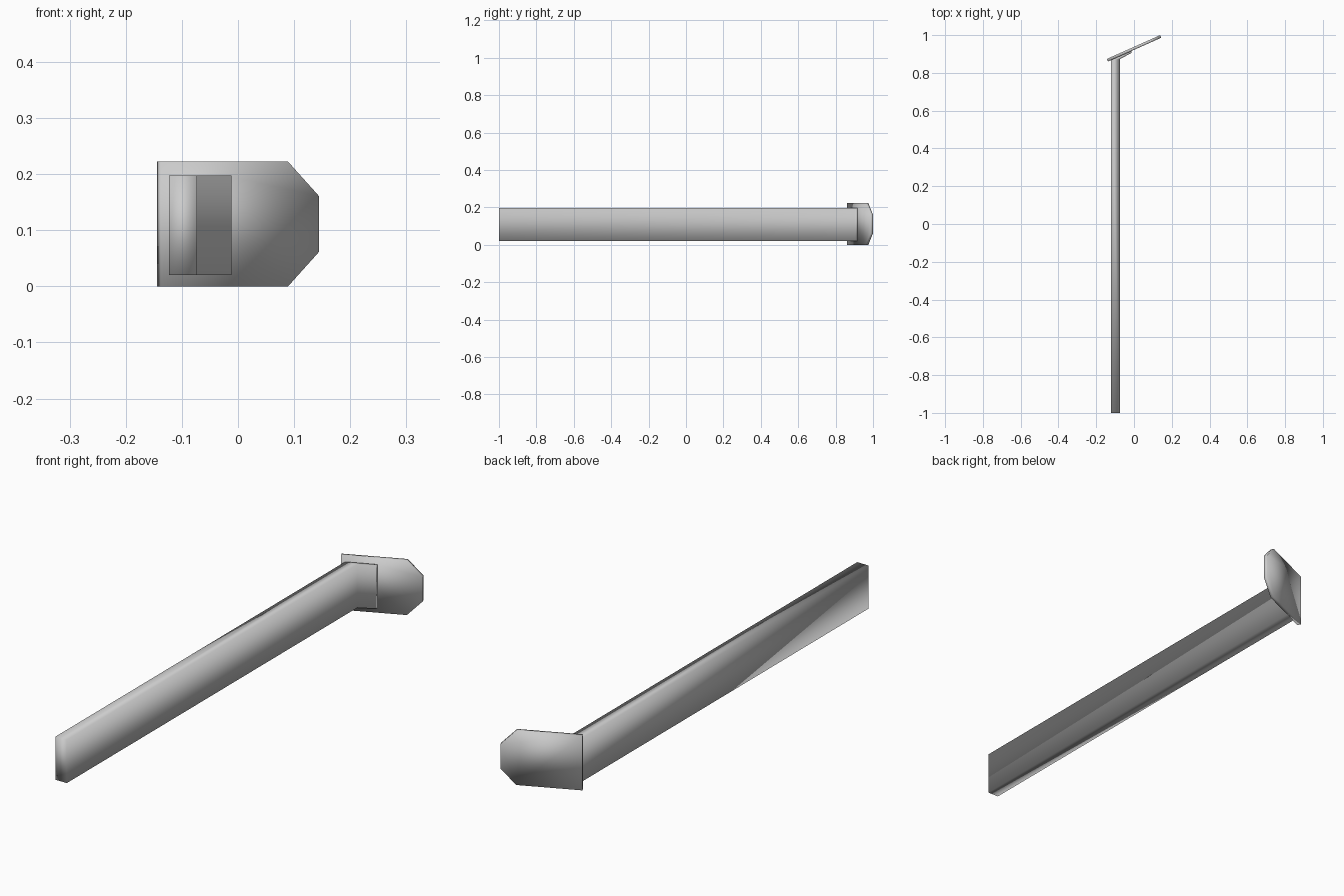
import bpy
import bmesh
from mathutils import Matrix, Vector

cube = bpy.data.objects.get("Cube")
if cube:
    bpy.data.objects.remove(cube, do_unlink=True)

grey = bpy.data.materials.new("plain grey")
grey.use_nodes = True
color = (0.6, 0.6, 0.6, 1)
grey.diffuse_color = color
grey.node_tree.nodes["Principled BSDF"].inputs["Base Color"].default_value = color


def prism(name, outline, depth, matrix):
    """Extrude a flat outline along its local z, then place it with a matrix."""
    bm = bmesh.new()
    face = bm.faces.new([bm.verts.new((x, y, 0)) for x, y in outline])
    ext = bmesh.ops.extrude_face_region(bm, geom=[face])
    top = [v for v in ext["geom"] if isinstance(v, bmesh.types.BMVert)]
    bmesh.ops.translate(bm, verts=top, vec=(0, 0, depth))
    bm.transform(matrix)
    bmesh.ops.recalc_face_normals(bm, faces=bm.faces)
    for f in bm.faces:
        f.smooth = True
    mesh = bpy.data.meshes.new(name)
    bm.to_mesh(mesh)
    bm.free()
    mesh.materials.append(grey)
    obj = bpy.data.objects.new(name, mesh)
    bpy.context.collection.objects.link(obj)
    return obj


# Long bar, ending in a small flared foot that lies against the plate
bar = [(-0.123, -1), (-0.073, -1), (-0.073, 0.874),
       (-0.012, 0.906), (-0.012, 0.916), (-0.123, 0.867)]
prism("bar", bar, 0.177, Matrix.Translation((0, 0, 0.02)))

# Slanted end plate with two clipped corners
plate = [(0, 0), (0.249, 0), (0.309, 0.061),
         (0.309, 0.161), (0.249, 0.222), (0, 0.222)]
along = Vector((0.282, 0.126, 0)).normalized()
up = Vector((0, 0, 1))
back = up.cross(along)
place = Matrix((along, up, back)).transposed().to_4x4()
place.translation = (-0.138, 0.860, 0)
prism("end_plate", plate, 0.015, place)
